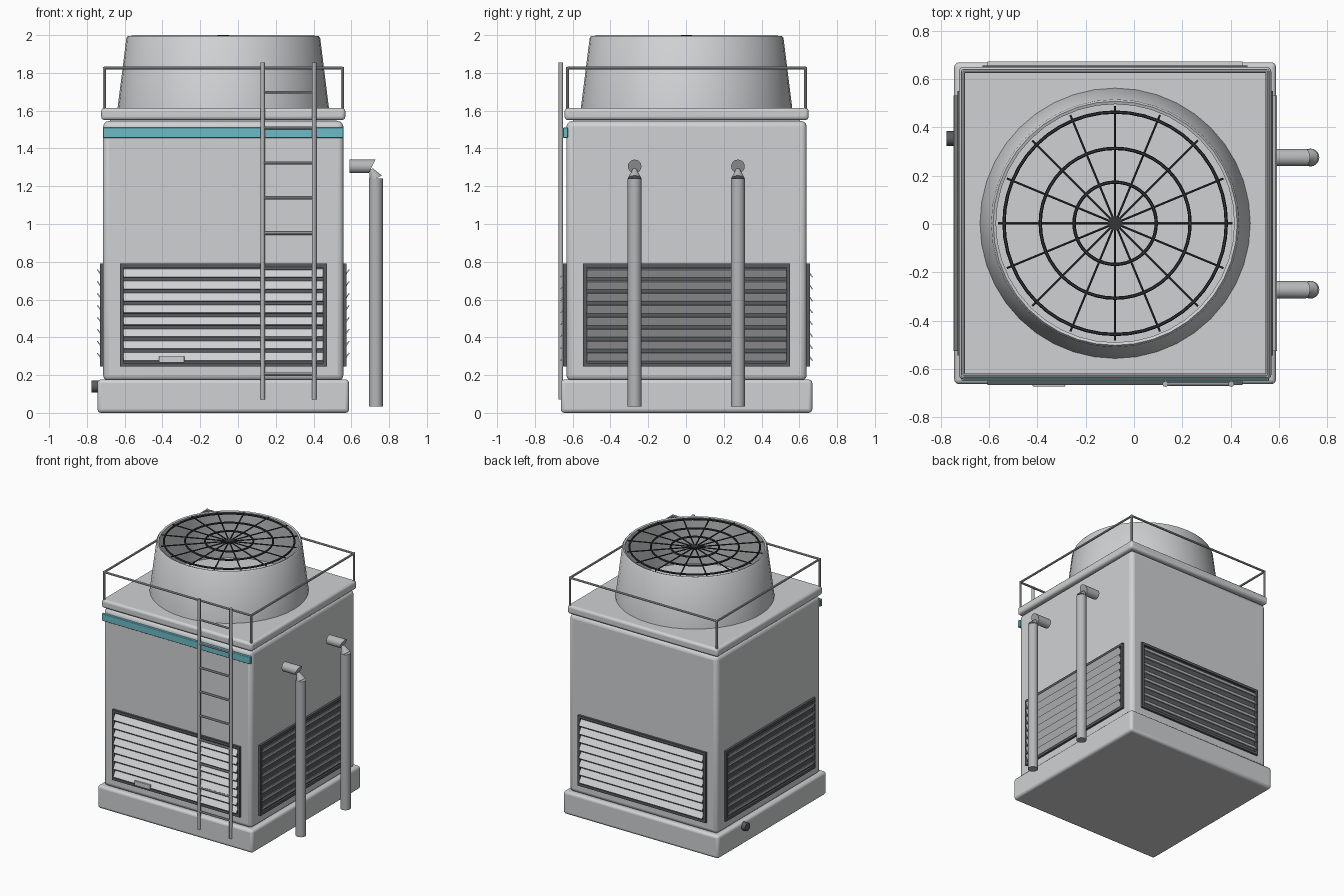
import bpy, bmesh
from math import pi, cos, sin
from mathutils import Vector, Matrix

cube = bpy.data.objects.get("Cube")
if cube:
    bpy.data.objects.remove(cube, do_unlink=True)

CX, CY = -0.078, 0.003


def material(name, r, g, b):
    m = bpy.data.materials.new(name)
    m.use_nodes = True
    m.diffuse_color = (r, g, b, 1)
    bsdf = next(n for n in m.node_tree.nodes if n.type == "BSDF_PRINCIPLED")
    bsdf.inputs["Base Color"].default_value = (r, g, b, 1)
    return m


PANEL = material("light grey panel", 0.63, 0.64, 0.65)
STEEL = material("galvanised steel", 0.46, 0.47, 0.48)
DARK = material("dark grey frame", 0.1, 0.105, 0.11)
GRILLE = material("charcoal wire", 0.035, 0.037, 0.04)
TEAL = material("teal stripe", 0.15, 0.5, 0.58)


def finish(name, bm, mat, bevel=0, segments=3):
    bmesh.ops.recalc_face_normals(bm, faces=bm.faces)
    mesh = bpy.data.meshes.new(name)
    bm.to_mesh(mesh)
    bm.free()
    obj = bpy.data.objects.new(name, mesh)
    bpy.context.collection.objects.link(obj)
    mesh.materials.append(mat)
    if bevel:
        mod = obj.modifiers.new("Bevel", "BEVEL")
        mod.width, mod.segments = bevel, segments
    bpy.ops.object.select_all(action="DESELECT")
    obj.select_set(True)
    bpy.context.view_layer.objects.active = obj
    bpy.ops.object.shade_smooth_by_angle(angle=pi / 5)
    return obj


def add_box(bm, center, size, spin=Matrix()):
    m = Matrix.Translation(center) @ spin @ Matrix.Diagonal((*size, 1))
    bmesh.ops.create_cube(bm, size=1, matrix=m)


def add_rod(bm, a, b, r, r2=None, sides=12):
    a, b = Vector(a), Vector(b)
    turn = (b - a).to_track_quat("Z", "Y").to_matrix().to_4x4()
    bmesh.ops.create_cone(bm, cap_ends=True, segments=sides, radius1=r,
                          radius2=r if r2 is None else r2, depth=(b - a).length,
                          matrix=Matrix.Translation((a + b) / 2) @ turn)


def lathe(bm, profile, sides):
    # Closed profile of (radius, height) spun around the tower axis
    rings = [[bm.verts.new((CX + r * cos(2 * pi * i / sides),
                            CY + r * sin(2 * pi * i / sides), z))
              for i in range(sides)] for r, z in profile]
    for k, ring in enumerate(rings):
        nxt = rings[(k + 1) % len(rings)]
        for i in range(sides):
            j = (i + 1) % sides
            bm.faces.new((ring[i], ring[j], nxt[j], nxt[i]))


def box(name, center, size, mat, bevel=0):
    bm = bmesh.new()
    add_box(bm, center, size)
    return finish(name, bm, mat, bevel)


def block(name, half, z0, z1, bevel):
    box(name, (CX, CY, (z0 + z1) / 2), (2 * half, 2 * half, z1 - z0), PANEL, bevel)


# Basin, casing and roof deck
block("water_basin", 0.666, 0, 0.177, 0.02)
block("casing", 0.636, 0.17, 1.545, 0.03)
block("roof_deck", 0.646, 1.55, 1.615, 0.018)
block("roof_seam", 0.6, 1.53, 1.56, 0)
box("front_stripe", (CX, CY - 0.641, 1.483), (1.272, 0.024, 0.055), TEAL, 0.004)

# Louvre panel on each side; the slats of the x sides lean the other way
SLATS, HALF, LOW, HIGH = 8, 0.548, 0.245, 0.79
MID = (LOW + HIGH) / 2
for k, side in enumerate(("front", "left", "back", "right")):
    place = Matrix.Translation((CX, CY, 0)) @ Matrix.Rotation(k * pi / 2, 4, "Z")
    bm = bmesh.new()
    add_box(bm, (0, -0.636, MID), (2 * HALF, 0.006, HIGH - LOW))
    for s in (-1, 1):
        add_box(bm, (s * (HALF - 0.01), -0.642, MID), (0.02, 0.022, HIGH - LOW))
        add_box(bm, (0, -0.642, MID + s * (HIGH - LOW - 0.02) / 2), (2 * HALF, 0.022, 0.02))
    bm.transform(place)
    finish(side + "_louvre_frame", bm, DARK)
    bm = bmesh.new()
    lean = Matrix.Rotation((-1 if k % 2 == 0 else 1) * 0.62, 4, "X")
    pitch = (HIGH - LOW - 0.04) / SLATS
    for i in range(SLATS):
        z = LOW + 0.02 + (i + 0.5) * pitch
        add_box(bm, (0, -0.652, z), (2 * HALF - 0.04, 0.006, 0.05), lean)
    bm.transform(place)
    finish(side + "_louvre_slats", bm, PANEL)

box("front_plate", (-0.352, CY - 0.668, 0.284), (0.135, 0.016, 0.036), PANEL, 0.004)

# Fan stack: open tapered shell
bm = bmesh.new()
lathe(bm, [(0.56, 1.61), (0.513, 1.985), (0.505, 1.995), (0.493, 1.99), (0.535, 1.61)], 40)
finish("fan_stack", bm, PANEL)

# Fan guard: rings, spokes and hub
bm = bmesh.new()
for r in (0.17, 0.31, 0.46):
    lathe(bm, [(r + 0.007 * cos(a * pi / 3), 1.992 + 0.007 * sin(a * pi / 3))
               for a in range(6)], 48)
for i in range(16):
    a = i * pi / 8
    add_rod(bm, (CX, CY, 1.992), (CX + 0.485 * cos(a), CY + 0.485 * sin(a), 1.992), 0.005, sides=6)
add_rod(bm, (CX, CY, 1.982), (CX, CY, 2.0), 0.03, sides=16)
finish("fan_guard", bm, GRILLE)

# Guard rail around the roof
bm = bmesh.new()
corners = [(CX + sx * 0.63, CY + sy * 0.63) for sx, sy in ((-1, -1), (1, -1), (1, 1), (-1, 1))]
for i, (x, y) in enumerate(corners):
    add_rod(bm, (x, y, 1.61), (x, y, 1.832), 0.008, sides=8)
    add_rod(bm, (x, y, 1.825), (*corners[(i + 1) % 4], 1.825), 0.008, sides=8)
finish("guard_rail", bm, STEEL)

# Ladder
bm = bmesh.new()
LADDER_Y = CY - 0.665
for x in (0.13, 0.403):
    add_rod(bm, (x, LADDER_Y, 0.07), (x, LADDER_Y, 1.855), 0.012)
for i in range(9):
    z = 0.207 + i * 0.186
    add_rod(bm, (0.13, LADDER_Y, z), (0.403, LADDER_Y, z), 0.008, sides=8)
finish("ladder", bm, STEEL)

# Side pipes: riser, pinched elbow and inlet with a slanted end
for name, y in (("front_pipe", CY - 0.275), ("back_pipe", CY + 0.272)):
    bm = bmesh.new()
    add_rod(bm, (0.59, y, 1.305), (0.705, y, 1.305), 0.036, sides=20)
    for v in bm.verts:
        if v.co.x > 0.65:
            v.co.x += (v.co.z - 1.295) * 0.5
    add_rod(bm, (0.73, y, 0.035), (0.73, y, 1.24), 0.037, sides=20)
    add_rod(bm, (0.73, y, 1.24), (0.705, y, 1.29), 0.036, 0.01, sides=20)
    finish(name, bm, STEEL)

# Drain stub on the basin
bm = bmesh.new()
add_rod(bm, (-0.776, 0.353, 0.14), (-0.73, 0.353, 0.14), 0.031, sides=16)
finish("drain_stub", bm, DARK)
